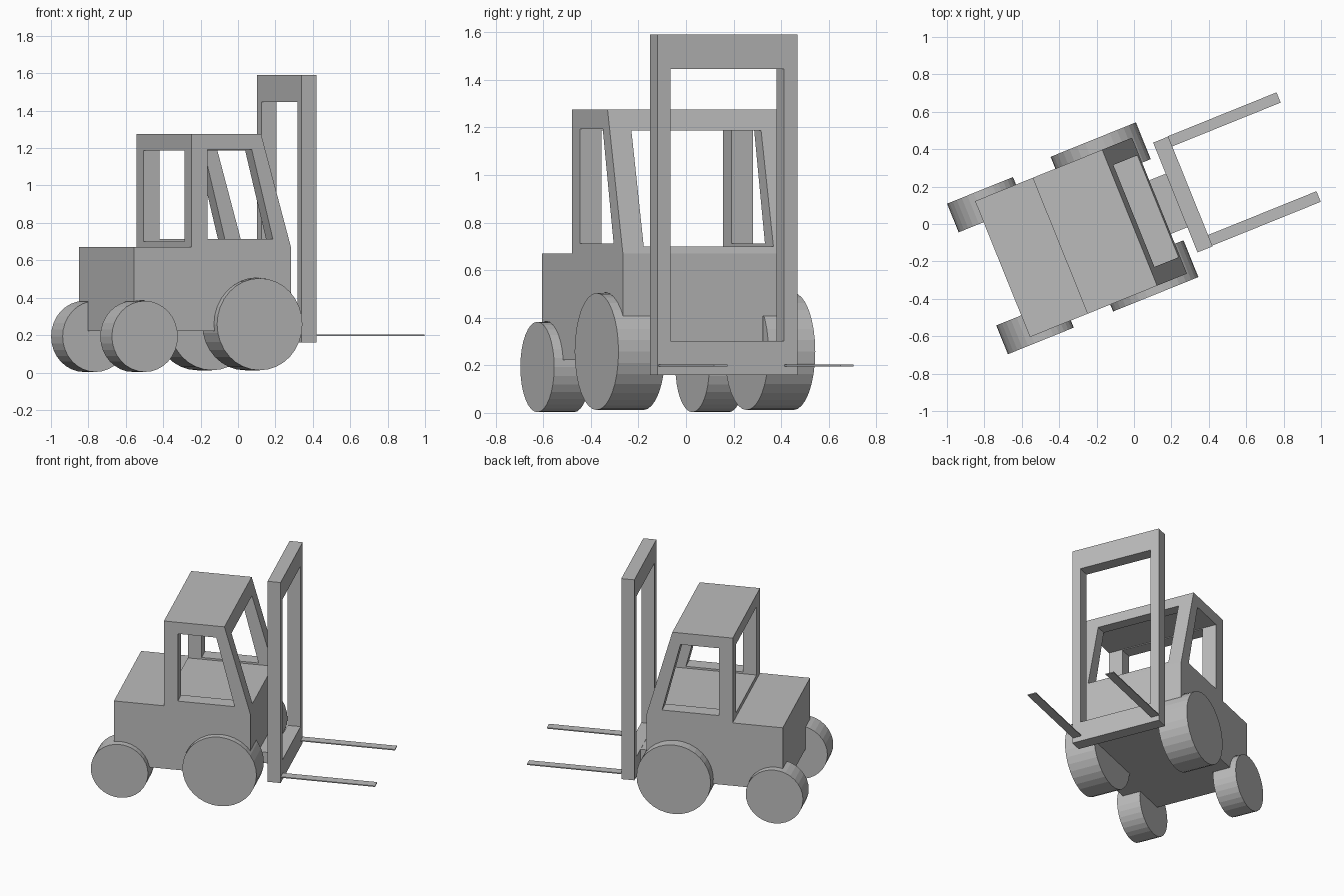
import bpy, bmesh, math
from mathutils import Matrix

if "Cube" in bpy.data.objects:
    bpy.data.objects.remove(bpy.data.objects["Cube"], do_unlink=True)

HEADING = math.radians(22)  # whole truck is turned; parts use u forward, v left, z up
MID = 0.04                  # centre line of the body along v

grey = bpy.data.materials.new("plain_grey")
grey.use_nodes = True
grey.diffuse_color = (0.5, 0.5, 0.5, 1)
grey.node_tree.nodes["Principled BSDF"].inputs["Base Color"].default_value = (0.5, 0.5, 0.5, 1)


def add(name, bm):
    bmesh.ops.recalc_face_normals(bm, faces=bm.faces)
    mesh = bpy.data.meshes.new(name)
    bm.to_mesh(mesh)
    bm.free()
    mesh.materials.append(grey)
    obj = bpy.data.objects.new(name, mesh)
    obj.rotation_euler.z = HEADING
    bpy.context.collection.objects.link(obj)
    return obj


def prism(name, profile, v0, v1):
    """Side profile of (u, z) points extruded across the truck."""
    bm = bmesh.new()
    face = bm.faces.new([bm.verts.new((u, v0, z)) for u, z in profile])
    new = bmesh.ops.extrude_face_region(bm, geom=[face])["geom"]
    bmesh.ops.translate(bm, vec=(0, v1 - v0, 0),
                        verts=[g for g in new if isinstance(g, bmesh.types.BMVert)])
    return add(name, bm)


def box(name, u0, u1, v0, v1, z0, z1):
    return prism(name, [(u0, z0), (u1, z0), (u1, z1), (u0, z1)], v0, v1)


def disc(name, u, z, radius, v0, v1):
    bm = bmesh.new()
    place = Matrix.Translation((u, (v0 + v1) / 2, z)) @ Matrix.Rotation(math.pi / 2, 4, 'X')
    bmesh.ops.create_cone(bm, cap_ends=True, segments=32, radius1=radius, radius2=radius,
                          depth=v1 - v0, matrix=place)
    return add(name, bm)


def cut(target, cutter):
    """Subtract the cutter, bake the result and delete the cutter."""
    mod = target.modifiers.new("cut", 'BOOLEAN')
    mod.operation, mod.solver, mod.object = 'DIFFERENCE', 'EXACT', cutter
    bpy.context.view_layer.update()
    deps = bpy.context.evaluated_depsgraph_get()
    baked = bpy.data.meshes.new_from_object(target.evaluated_get(deps))
    target.modifiers.clear()
    target.data = baked
    bpy.data.objects.remove(cutter, do_unlink=True)


# Body and cab in one side profile
body = prism("body_and_cab",
             [(-0.742, 0.222), (0.163, 0.222), (0.163, 0.67), (-0.009, 1.275),
              (-0.41, 1.275), (-0.41, 0.67), (-0.742, 0.67)],
             MID - 0.392, MID + 0.392)

# Side windows, then windscreen and rear window
cut(body, prism("side_window_cutter",
                [(-0.318, 0.713), (0.059, 0.713), (-0.063, 1.193), (-0.318, 1.193)], -1, 1))
cut(body, box("end_window_cutter", -0.6, 0.5, MID - 0.294, MID + 0.294, 0.7, 1.188))

# Wheels, each sitting in its own arch
wheels = [
    ("rear_left_wheel", -0.696, 0.193, 0.19, 0.31, 0.475),
    ("rear_right_wheel", -0.696, 0.193, 0.19, -0.393, -0.227),
    ("front_left_wheel", -0.033, 0.258, 0.246, 0.288, 0.5),
    ("front_right_wheel", -0.033, 0.258, 0.246, -0.392, -0.18),
]
for name, u, z, radius, v0, v1 in wheels:
    inner = (v0 - 0.004, 1) if v0 > 0 else (-1, v1 + 0.004)
    cut(body, disc(name + "_arch_cutter", u, z, radius + 0.002, *inner))
    disc(name, u, z, radius, v0, v1)

# Mast frame with its tall opening
mast = box("mast", 0.258, 0.345, -0.268, 0.365, 0.16, 1.59)
cut(mast, box("mast_cutter", 0.1, 0.5, -0.209, 0.305, 0.302, 1.446))

# Block joining mast to body
box("mast_bracket", 0.15, 0.262, -0.123, 0.186, 0.222, 0.3)

# Forks
box("left_fork", 0.34, 0.97, 0.308, 0.367, 0.196, 0.203)
box("right_fork", 0.34, 0.97, -0.264, -0.203, 0.196, 0.203)
